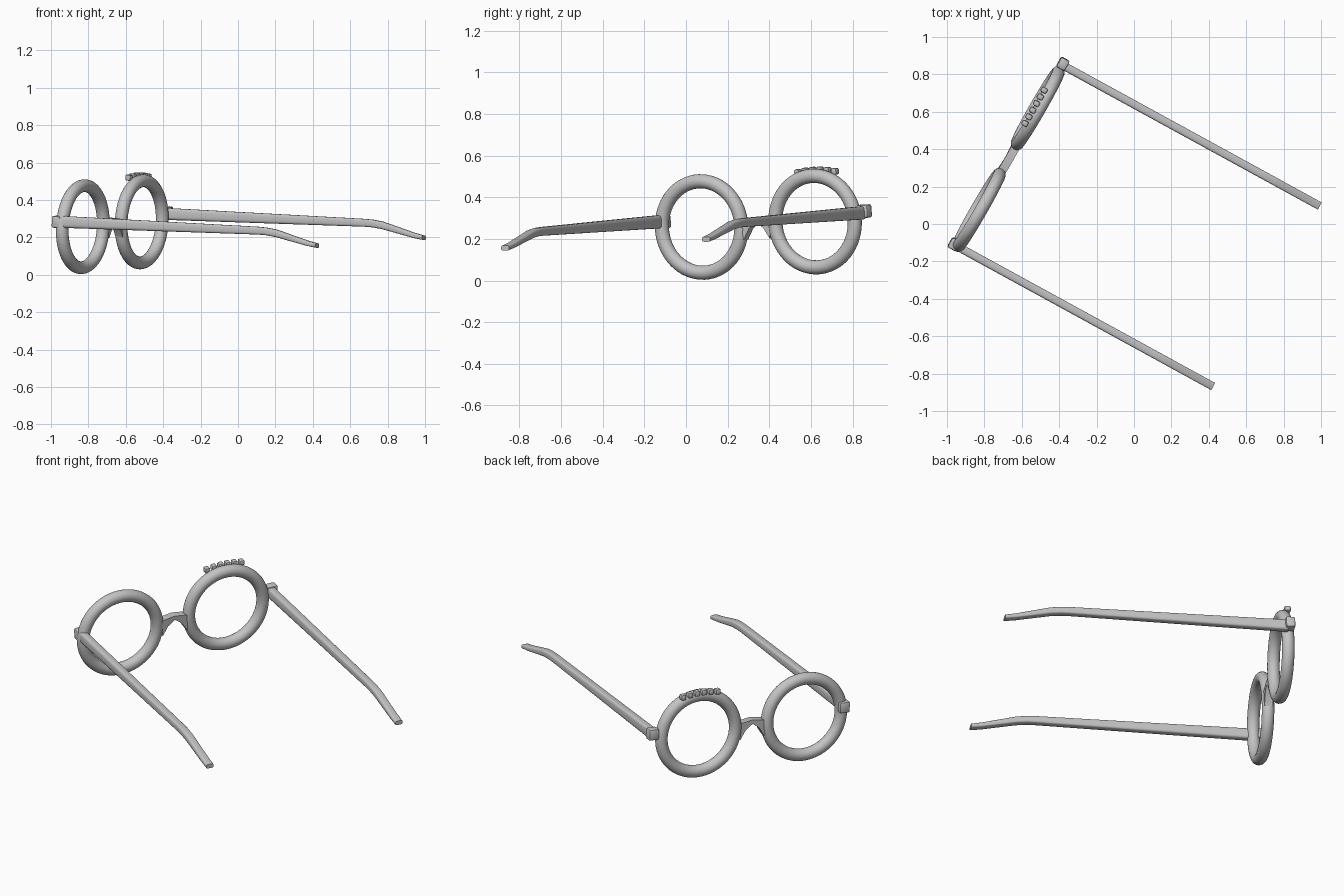
import bpy, bmesh, math
from mathutils import Vector, Matrix

if "Cube" in bpy.data.objects:
    bpy.data.objects.remove(bpy.data.objects["Cube"])

mat = bpy.data.materials.new("plain grey")
mat.diffuse_color = (0.55, 0.55, 0.55, 1)
mat.use_nodes = True
mat.node_tree.nodes["Principled BSDF"].inputs["Base Color"].default_value = mat.diffuse_color

# Frame axes: u along the front, w up, t towards the temple tips
u = Vector((0.5, 0.866, 0.041)).normalized()
t = Vector((0.866, -0.5, -0.05))
t = (t - u * t.dot(u)).normalized()
w = t.cross(u)
ROT = Matrix((u, w, t)).transposed().to_4x4()
CENTRE = Vector((-0.6725, 0.3475, 0.27))
FRAME = Matrix.Translation(CENTRE) @ ROT


def finish(obj, angle=40):
    obj.data.materials.clear()
    obj.data.materials.append(mat)
    bpy.ops.object.select_all(action='DESELECT')
    obj.select_set(True)
    bpy.context.view_layer.objects.active = obj
    bpy.ops.object.shade_smooth_by_angle(angle=math.radians(angle))


def make(name, bm, matrix=None):
    bmesh.ops.recalc_face_normals(bm, faces=bm.faces[:])
    me = bpy.data.meshes.new(name)
    bm.to_mesh(me)
    bm.free()
    obj = bpy.data.objects.new(name, me)
    bpy.context.collection.objects.link(obj)
    if matrix:
        obj.matrix_world = matrix
    return obj


def block(name, matrix, size, bevel):
    bm = bmesh.new()
    bmesh.ops.create_cube(bm, size=1, matrix=Matrix.Diagonal((*size, 1)))
    bmesh.ops.bevel(bm, geom=bm.edges[:], offset=bevel, segments=2,
                    profile=0.5, affect='EDGES')
    finish(make(name, bm, matrix))


# Round rims
for side, label in ((-1, "near"), (1, "far")):
    bpy.ops.mesh.primitive_torus_add(major_radius=0.22, minor_radius=0.034,
                                     major_segments=64, minor_segments=20)
    rim = bpy.context.object
    rim.name = label + "_rim"
    rim.matrix_world = FRAME @ Matrix.Translation((side * 0.315, 0, 0))
    finish(rim, 60)

# Arched bridge with flared nose rests
profile = [(-0.085, 0.022), (0, 0.035), (0.085, 0.022),
           (0.072, -0.07), (0.04, -0.018), (0, 0.012), (-0.04, -0.018), (-0.072, -0.07)]
bm = bmesh.new()
face = bm.faces.new([bm.verts.new((x, y, -0.02)) for x, y in profile])
ext = bmesh.ops.extrude_face_region(bm, geom=[face])
bmesh.ops.translate(bm, vec=(0, 0, 0.045),
                    verts=[v for v in ext['geom'] if isinstance(v, bmesh.types.BMVert)])
finish(make("bridge", bm, FRAME), 30)

# Hinge blocks
for label, pos in (("near", (-0.962, -0.108, 0.283)), ("far", (-0.38, 0.857, 0.333))):
    block(label + "_hinge", Matrix.Translation(pos) @ ROT, (0.06, 0.064, 0.052), 0.01)

# Temples: tapering rounded bars with a drooping tip
run = Vector((0.877, -0.48, 0)).normalized()
across = Vector((0.48, 0.877, 0)).normalized()
stations = [(0, 0.283, 0.032), (1.20, 0.236, 0.021), (1.25, 0.232, 0.0205),
            (1.31, 0.222, 0.02), (1.50, 0.169, 0.014), (1.56, 0.156, 0.012)]
SIDES = 16


def temple(name, start, lift):
    bm = bmesh.new()
    rings = []
    for d, z, h in stations:
        c = Vector(start) + run * d + Vector((0, 0, z + lift))
        ring = []
        for i in range(SIDES):
            a = 2 * math.pi * (i + 0.5) / SIDES
            ca, sa = math.cos(a), math.sin(a)
            ox = math.copysign(abs(ca) ** 0.5, ca) * 0.022
            oz = math.copysign(abs(sa) ** 0.5, sa) * h
            ring.append(bm.verts.new(c + across * ox + Vector((0, 0, oz))))
        rings.append(ring)
    for a, b in zip(rings, rings[1:]):
        for i in range(SIDES):
            j = (i + 1) % SIDES
            bm.faces.new((a[i], a[j], b[j], b[i]))
    bm.faces.new(rings[0])
    bm.faces.new(rings[-1])
    finish(make(name, bm), 50)


temple("near_temple", (-0.945, -0.12, 0), 0)
temple("far_temple", (-0.375, 0.845, 0), 0.042)

# Row of plain beads on the front of the far rim's top
for i in range(6):
    x = 0.22 + i * 0.041
    y = 0.247 - 0.9 * (x - 0.315) ** 2
    block("rim_bead_%d" % (i + 1), FRAME @ Matrix.Translation((x, y, -0.03)),
          (0.03, 0.032, 0.035), 0.008)
